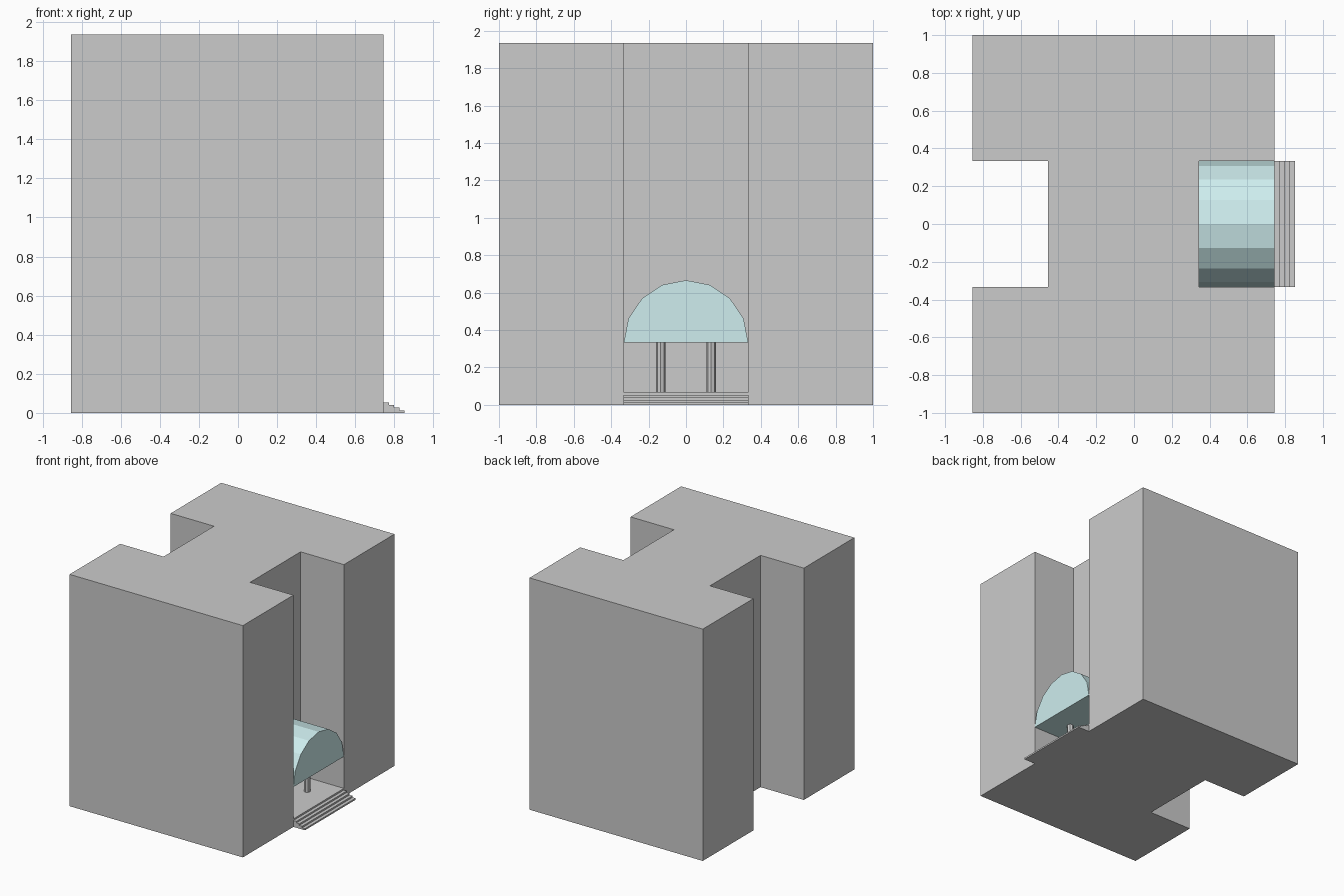
import bpy, bmesh, math
from mathutils import Vector

if "Cube" in bpy.data.objects:
    bpy.data.objects.remove(bpy.data.objects["Cube"])

X0, X1 = -0.855, 0.745      # body depth
NOTCH, HALF = 0.4, 0.333    # recess depth and half width
HEIGHT = 1.935
FLOOR, SPRING = 0.067, 0.333


def extrude(name, points, direction):
    """Closed prism from a planar outline."""
    bm = bmesh.new()
    face = bm.faces.new([bm.verts.new(p) for p in points])
    out = bmesh.ops.extrude_face_region(bm, geom=[face])
    verts = [g for g in out["geom"] if isinstance(g, bmesh.types.BMVert)]
    bmesh.ops.translate(bm, verts=verts, vec=Vector(direction))
    bmesh.ops.recalc_face_normals(bm, faces=bm.faces[:])
    mesh = bpy.data.meshes.new(name)
    bm.to_mesh(mesh)
    bm.free()
    obj = bpy.data.objects.new(name, mesh)
    bpy.context.collection.objects.link(obj)
    return obj


# H-shaped tower block with a recess on each side
half = [(X1 - NOTCH, HALF), (X1, HALF), (X1, 1), (X0, 1), (X0, HALF), (X0 + NOTCH, HALF)]
outline = half + [(x, -y) for x, y in reversed(half)]
extrude("tower_body", [(x, y, 0) for x, y in outline], (0, 0, HEIGHT))

# Porch floor filling the entrance recess
x_in = X1 - NOTCH
extrude("porch_floor",
        [(x_in, -HALF, 0), (X1, -HALF, 0), (X1, HALF, 0), (x_in, HALF, 0)],
        (0, 0, FLOOR))

# Entrance stairs from a stepped side profile
RISE, TREAD, COUNT = 0.0133, 0.0267, 4
profile = [(X1, 0)]
for i in range(COUNT):
    x = X1 + TREAD * (COUNT - i)
    profile += [(x, RISE * i), (x, RISE * (i + 1))]
profile.append((X1, RISE * COUNT))
extrude("entrance_stairs", [(x, -HALF, z) for x, z in profile], (0, 2 * HALF, 0))

# Half-barrel glass canopy
arc = [math.pi * i / 8 for i in range(9)]
canopy = extrude("barrel_canopy",
                 [(x_in, HALF * math.cos(a), SPRING + HALF * math.sin(a)) for a in arc],
                 (NOTCH, 0, 0))
glass = bpy.data.materials.new("pale_glass")
glass.diffuse_color = (0.62, 0.85, 0.86, 1)
glass.use_nodes = True
glass.node_tree.nodes["Principled BSDF"].inputs["Base Color"].default_value = glass.diffuse_color
canopy.data.materials.append(glass)

# Pair of porch columns
for side, y in (("left", -0.135), ("right", 0.135)):
    bpy.ops.mesh.primitive_cylinder_add(
        vertices=8, radius=0.026, depth=SPRING - FLOOR,
        location=(X1 - NOTCH / 2, y, (SPRING + FLOOR) / 2))
    bpy.context.object.name = "porch_column_" + side
